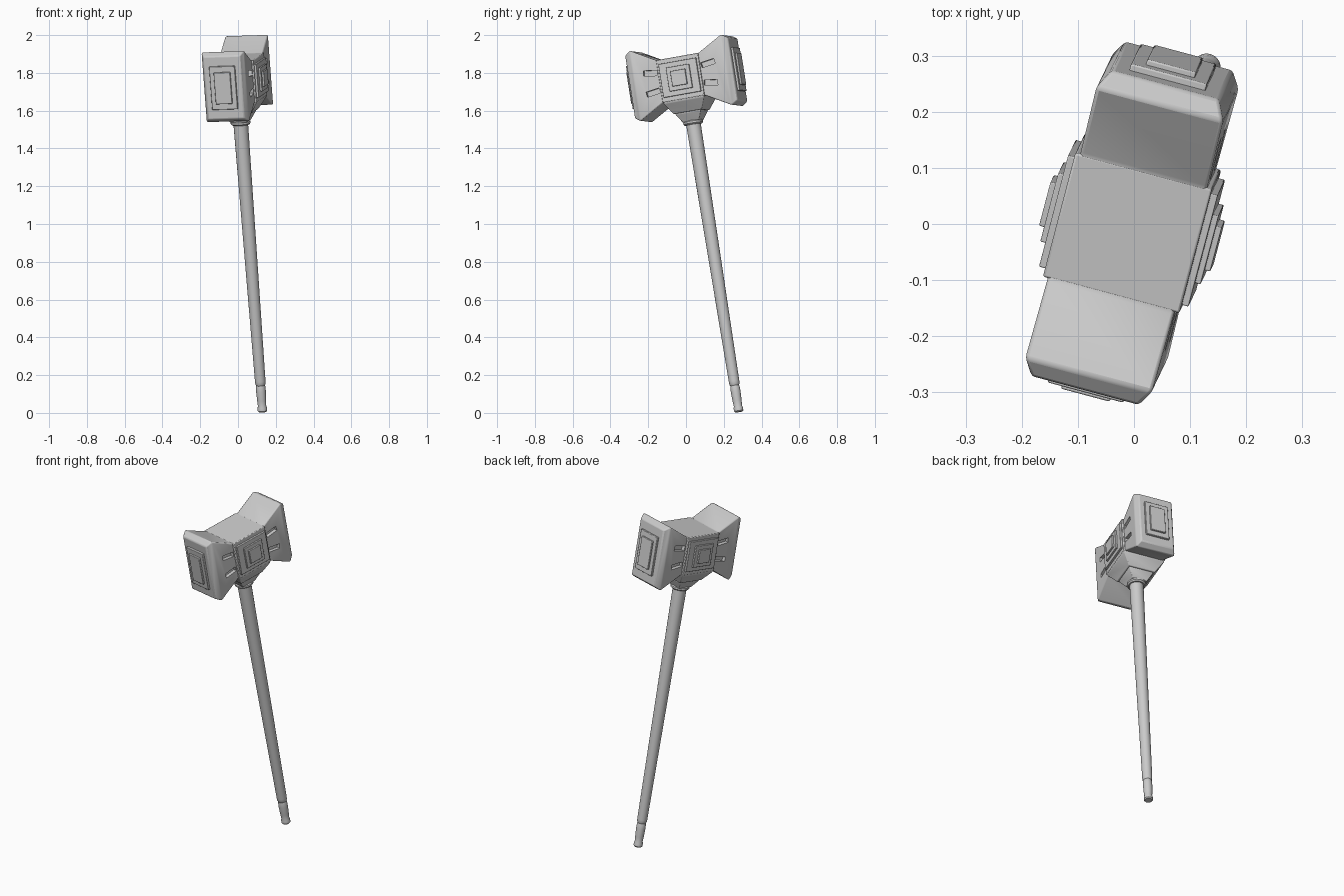
import bpy, bmesh, math
from mathutils import Vector, Matrix

if "Cube" in bpy.data.objects:
    bpy.data.objects.remove(bpy.data.objects["Cube"])

# Tilted frame: local z runs up the handle, local y runs along the head
BASE = Vector((0.13, 0.28, 0.005))
Z = Vector((-0.0745, -0.1555, 0.985)).normalized()
Y = Vector((0.259, 0.966, 0))
Y = (Y - Y.dot(Z) * Z).normalized()
X = Y.cross(Z)
HANDLE = Matrix((X, Y, Z)).transposed().to_4x4()
HANDLE.translation = BASE
HEAD = HANDLE @ Matrix.Translation((0, 0, 1.792))


def finish(name, bm, frame, bevel=0.0):
    bmesh.ops.recalc_face_normals(bm, faces=bm.faces)
    me = bpy.data.meshes.new(name)
    bm.to_mesh(me)
    bm.free()
    ob = bpy.data.objects.new(name, me)
    bpy.context.collection.objects.link(ob)
    ob.matrix_world = frame
    if bevel:
        m = ob.modifiers.new("bevel", 'BEVEL')
        m.width, m.segments, m.limit_method = bevel, 2, 'ANGLE'
        m.angle_limit = math.radians(20)
    return ob


def smooth(ob, angle=35):
    bpy.ops.object.select_all(action='DESELECT')
    ob.select_set(True)
    bpy.context.view_layer.objects.active = ob
    bpy.ops.object.shade_smooth_by_angle(angle=math.radians(angle))


def loft(name, axis, rings, bevel=0.0):
    """Rectangular rings (position, half a, half b) skinned along an axis."""
    bm = bmesh.new()
    loops = []
    for t, a, b in rings:
        loop = []
        for sa, sb in ((-1, -1), (1, -1), (1, 1), (-1, 1)):
            u, v = sa * a, sb * b
            co = {'x': (t, u, v), 'y': (u, t, v), 'z': (u, v, t)}[axis]
            loop.append(bm.verts.new(co))
        loops.append(loop)
    for p, q in zip(loops, loops[1:]):
        for i in range(4):
            j = (i + 1) % 4
            bm.faces.new((p[i], p[j], q[j], q[i]))
    bm.faces.new(loops[0])
    bm.faces.new(loops[-1])
    return finish(name, bm, HEAD, bevel)


def lathe(name, profile, frame, sides=32):
    bm = bmesh.new()
    vs = [bm.verts.new((r, 0, z)) for r, z in profile]
    es = [bm.edges.new(p) for p in zip(vs, vs[1:])]
    bmesh.ops.spin(bm, geom=vs + es, axis=(0, 0, 1), cent=(0, 0, 0),
                   angle=2 * math.pi, steps=sides, use_merge=True)
    bmesh.ops.remove_doubles(bm, verts=bm.verts, dist=1e-5)
    smooth(finish(name, bm, frame))


# Handle with pommel grip, and collar under the head
lathe("handle", [(0, 0), (0.020, 0), (0.025, 0.006), (0.025, 0.022), (0.022, 0.032),
                 (0.024, 0.06), (0.026, 0.11), (0.025, 0.135), (0.023, 0.142),
                 (0.027, 0.150), (0.028, 0.165), (0.039, 1.56), (0, 1.56)], HANDLE)
lathe("collar", [(0, -0.248), (0.046, -0.248), (0.053, -0.241), (0.053, -0.231),
                 (0.046, -0.224), (0, -0.224)], HEAD)

# Flared hammer body with both striking ends
half = [(0.115, 0.117, 0.113), (0.253, 0.117, 0.189), (0.286, 0.099, 0.168)]
body = loft("hammer_body", 'y', [(-y, a, b) for y, a, b in reversed(half)] + half, 0.006)

# Slots in the sides of the striking ends
bm = bmesh.new()
for sx in (-1, 1):
    for sy in (-1, 1):
        for sz in (-1, 1):
            m = (Matrix.Translation((sx * 0.117, sy * 0.16, sz * 0.052))
                 @ Matrix.Rotation(sy * sz * math.radians(8), 4, 'X')
                 @ Matrix.Diagonal((0.044, 0.075, 0.028, 1)))
            bmesh.ops.create_cube(bm, size=1, matrix=m)
cutter = finish("slot_cutter", bm, HEAD)
cutter.hide_render = True
cutter.display_type = 'WIRE'
cut = body.modifiers.new("slots", 'BOOLEAN')
cut.operation, cut.object, cut.solver = 'DIFFERENCE', cutter, 'EXACT'
smooth(body)

# Central block
smooth(loft("centre_block", 'y', [(-0.116, 0.126, 0.114), (0.116, 0.126, 0.114)], 0.004))

# Stepped neck below the block
smooth(loft("neck_upper", 'z', [(-0.100, 0.126, 0.116), (-0.122, 0.122, 0.112),
                                (-0.180, 0.080, 0.078)], 0.003))
smooth(loft("neck_lower", 'z', [(-0.170, 0.072, 0.070), (-0.185, 0.072, 0.070),
                                (-0.230, 0.045, 0.045)], 0.003))

# Stepped square plates on the sides, stepped rectangular plates on the faces
for s, side, face in ((-1, "left", "front"), (1, "right", "back")):
    for i, (out, hy, hz) in enumerate(((0.138, 0.104, 0.090), (0.148, 0.064, 0.064),
                                       (0.158, 0.041, 0.041))):
        smooth(loft(f"{side}_plate_{i + 1}", 'x', [(s * 0.11, hy, hz), (s * out, hy, hz)], 0.002))
    for i, (out, hx, hz) in enumerate(((0.298, 0.070, 0.116), (0.308, 0.045, 0.085))):
        smooth(loft(f"{face}_plate_{i + 1}", 'y', [(s * 0.27, hx, hz), (s * out, hx, hz)], 0.003))
